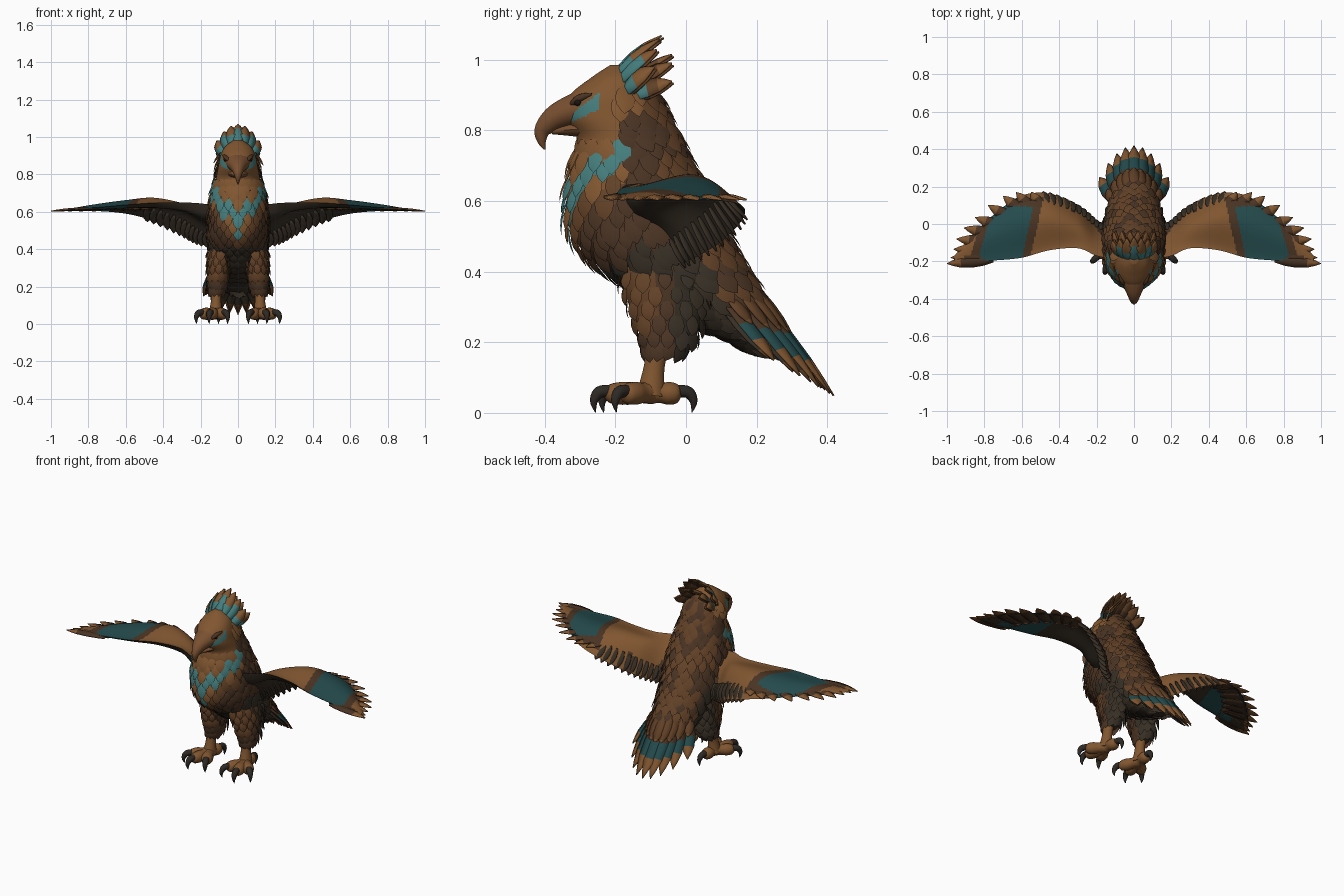
import bpy, bmesh, math, random
from mathutils import Vector as V

random.seed(4)
cube = bpy.data.objects.get("Cube")
if cube:
    bpy.data.objects.remove(cube)

COLOURS = {
    "tan": (0.22, 0.094, 0.03), "brown": (0.122, 0.053, 0.02),
    "dark_brown": (0.068, 0.034, 0.017), "shadow_brown": (0.038, 0.028, 0.018),
    "teal": (0.06, 0.205, 0.205), "deep_teal": (0.018, 0.07, 0.074),
    "claw_grey": (0.027, 0.022, 0.018), "beak_brown": (0.19, 0.08, 0.03),
    "eye_black": (0.01, 0.008, 0.007)}
MATS = []
for title, rgb in COLOURS.items():
    m = bpy.data.materials.new(title)
    m.use_nodes = True
    m.diffuse_color = (*rgb, 1)
    m.node_tree.nodes["Principled BSDF"].inputs["Base Color"].default_value = (*rgb, 1)
    MATS.append(m)
TAN, BROWN, DARK, SHADOW, TEAL, DEEP, CLAW, BEAK, EYE = range(9)


def spline(rows, t):
    """Smooth interpolation through table rows."""
    last = len(rows) - 1
    i = max(0, min(int(t), last - 1))
    f = t - i
    a, b, c, d = (rows[max(0, min(last, i + k))] for k in (-1, 0, 1, 2))
    return [0.5 * (2 * q + (r - p) * f + (2 * p - 5 * q + 4 * r - s) * f * f
                   + (3 * q - p - 3 * r + s) * f ** 3) for p, q, r, s in zip(a, b, c, d)]


def build(name, verts, faces, rule=None, ids=None, mirror=False, thick=0):
    mesh = bpy.data.meshes.new(name)
    mesh.from_pydata(verts, [], faces)
    for m in MATS:
        mesh.materials.append(m)
    if rule:
        bm = bmesh.new()
        bm.from_mesh(mesh)
        bmesh.ops.recalc_face_normals(bm, faces=bm.faces)
        for f in bm.faces:
            f.material_index = rule(f.calc_center_median(), f.normal)
        bm.to_mesh(mesh)
        bm.free()
    else:
        mesh.polygons.foreach_set("material_index", ids)
    for p in mesh.polygons:
        p.use_smooth = True
    mesh.set_sharp_from_angle(angle=math.radians(45))
    ob = bpy.data.objects.new(name, mesh)
    bpy.context.collection.objects.link(ob)
    if thick:
        ob.modifiers.new("thickness", "SOLIDIFY").thickness = thick
    if mirror:
        ob.modifiers.new("mirror", "MIRROR").use_mirror_merge = False


def skin(name, rings, rule, mirror=False):
    """Bridge equal rings into a closed skin."""
    n = len(rings[0])
    faces = [(i * n + j, i * n + (j + 1) % n, (i + 1) * n + (j + 1) % n, (i + 1) * n + j)
             for i in range(len(rings) - 1) for j in range(n)]
    total = n * len(rings)
    faces += [tuple(range(n)), tuple(range(total - n, total))]
    build(name, [p for r in rings for p in r], faces, rule, mirror=mirror)


def tube(name, rows, mat, side=V((1, 0, 0)), mirror=False, steps=5):
    """Rows are x, y, z, side radius, other radius."""
    rings, count = [], (len(rows) - 1) * steps
    for k in range(count + 1):
        t = k / steps
        x, y, z, ra, rb = spline(rows, t)
        step = V(spline(rows, min(t + 0.1, len(rows) - 1))[:3]) - V(spline(rows, max(t - 0.1, 0))[:3])
        up = side.cross(step).normalized()
        rings.append([V((x, y, z)) + side * math.cos(a) * ra + up * math.sin(a) * rb
                      for a in (math.tau * j / 14 for j in range(14))])
    skin(name, rings, lambda c, n: mat, mirror)


def leaf(acc, base, tip, normal, width, bands, bend=0.0):
    """Add one pointed feather; bands are the materials from root to tip."""
    verts, faces, ids = acc
    start, way = len(verts), tip - base
    side = way.cross(normal).normalized()
    up = side.cross(way).normalized()
    shape = ((0, .5), (.2, .85), (.45, 1), (.7, .85), (.87, .45), (1, .04))
    for s, w in shape:
        p = base + way * s + up * bend * math.sin(math.pi * s)
        verts += [p - side * w * width, p + up * w * width * 0.2, p + side * w * width]
    for i, mat in enumerate(bands):
        k = start + i * 3
        faces += [(k, k + 1, k + 4, k + 3), (k + 1, k + 2, k + 5, k + 4)]
        ids += [mat, mat]


def feathers(name, acc, **opts):
    build(name, acc[0], acc[1], ids=acc[2], **opts)


def surf(rows, t, a):
    """Point on a trunk whose rows are z, front y, back y, centre x, half width."""
    z, front, back, cx, hw = spline(rows, t)
    return V((cx + hw * math.sin(a), (front + back) / 2 - (back - front) / 2 * math.cos(a), z))


def trunk(name, rows, rule, steps, sides, mirror=False):
    rings = [[surf(rows, k / steps, math.tau * j / sides) for j in range(sides)]
             for k in range((len(rows) - 1) * steps + 1)]
    skin(name, rings, rule, mirror)


def shingle(name, rows, start, stop, step, count, length, width, rule, skip, mirror=False):
    """Cover a trunk with staggered overlapping feathers, ruffled at the back."""
    acc, t, odd = ([], [], []), start, 0
    while t < stop:
        for j in range(count):
            a = math.tau * (j + odd / 2) / count
            p = surf(rows, t, a)
            if skip(p):
                continue
            d = (surf(rows, t + 0.1, a) - surf(rows, t - 0.1, a)).normalized()
            n = d.cross(surf(rows, t, a + 0.05) - surf(rows, t, a - 0.05)).normalized()
            size = random.uniform(0.85, 1.2)
            c = rule(p + d * length * 0.6, n)
            lift = n * (0.022 if n.y > 0.2 else 0.012)
            leaf(acc, p + n * 0.001, p + d * length * size + lift, n, width * size, [c] * 5, 0.003)
        t += step
        odd = 1 - odd
    feathers(name, acc, mirror=mirror)


# Body and head
BODY = [(.985, -.215, -.17, 0, .02), (.95, -.268, -.12, 0, .068), (.90, -.328, -.09, 0, .094),
        (.84, -.342, -.06, 0, .106), (.78, -.31, -.03, 0, .118), (.72, -.318, 0, 0, .134),
        (.64, -.335, .045, 0, .15), (.56, -.338, .085, 0, .157), (.50, -.32, .115, 0, .157),
        (.44, -.275, .145, 0, .152), (.38, -.2, .18, 0, .143), (.32, -.12, .21, 0, .125),
        (.26, 0, .235, 0, .1), (.22, .1, .25, 0, .075), (.18, .17, .25, 0, .045)]


def plumage(p, n):
    ax, y, z = abs(p.x), p.y, p.z
    if z > 0.8 and y < -0.22:
        s = max(0, min(1, (y + 0.345) / 0.1))
        return TEAL if ax > 0.045 and y < -.243 and abs(z - 0.82 - 0.065 * s) < 0.01 + 0.012 * s else TAN
    if z > 0.83 and y < -0.13:
        return TAN
    if y < -0.17 and z > 0.42:
        band = z - 0.52 - 1.45 * ax
        if abs(band) < 0.042:
            return TEAL
        return TAN if band > -0.08 else BROWN if band > -0.15 else DARK
    if n.y > 0.35 and z > 0.2:
        return random.choice((BROWN, BROWN, DARK))
    return SHADOW if z < 0.46 else DARK


trunk("body", BODY, plumage, 10, 84)
shingle("body_feathers", BODY, 1.6, 13.3, 0.5, 20, 0.075, 0.025, plumage,
        lambda p: p.z > 0.78 and p.y < -0.2)

# Beak, eyes and brows
tube("upper_beak", [(0, -.26, .87, .082, .06), (0, -.315, .858, .064, .048), (0, -.37, .836, .04, .037),
                    (0, -.405, .803, .022, .025), (0, -.409, .772, .012, .014),
                    (0, -.4, .746, .002, .002)], BEAK)
tube("lower_beak", [(0, -.27, .805, .07, .028), (0, -.33, .802, .042, .018), (0, -.38, .797, .01, .008)], BEAK)
bpy.ops.mesh.primitive_uv_sphere_add(segments=16, ring_count=10, radius=0.011, location=surf(BODY, 2.35, 0.72))
eye = bpy.context.object
eye.name = "eyes"
eye.data.transform(eye.matrix_world)
eye.location = (0, 0, 0)
eye.data.materials.append(MATS[EYE])
eye.modifiers.new("mirror", "MIRROR").use_mirror_merge = False
brow = [(*surf(BODY, t, a), r, r) for t, a, r in ((2.5, .45, .007), (2.2, .7, .013), (1.95, 1.05, .004))]
tube("brows", brow, DARK, V((0, 0, 1)), True)

# Crest, with plain feathers backing the painted ones
crest = ([], [], [])
for i in range(7):
    a = i / 3 - 1
    base = V((.075 * a, -.21 + .03 * a * a, .955 - .05 * a * a))
    tip = V((.115 * a, -.07 - .02 * abs(a), 1.07 - .09 * a * a))
    face = V((a * .8, -.6, .6))
    leaf(crest, base, tip, face, .031, [TEAL, TEAL, TEAL if i % 2 else TAN, TAN, TAN], .012)
    leaf(crest, base - face * .012, tip - face * .01, face, .028, [DARK, DARK, BROWN, BROWN, BROWN], .012)
for i in range(6):
    a = i / 2.5 - 1
    base, tip = V((.075 * a, -.16, .935 - .04 * a * a)), V((.11 * a, -.04, 1.02 - .08 * a * a))
    face = V((a, -.5, .6))
    leaf(crest, base, tip, face, .028, [TEAL, TEAL, BROWN, TAN, TAN], .01)
    leaf(crest, base - face * .012, tip - face * .01, face, .026, [DARK, DARK, BROWN, BROWN, BROWN], .01)
feathers("crest", crest, thick=.006)

# Tail fan, the shorter feathers over its root and the dark lining
tail = ([], [], [])
for i in range(9):
    a = i / 4 - 1
    base = V((.09 * a, .18 - .07 * a * a, .36 - .03 * a * a))
    tip = V((.185 * a, .42 - .17 * a * a, .05 + .1 * a * a))
    face = V((.6 * a, .8, .6))
    leaf(tail, base, tip, face, .043, [DARK, DARK, DEEP, TAN, TAN], .006)
    leaf(tail, base + face * .014, base.lerp(tip, .48) + face * .012, face, .036, [BROWN] * 4 + [TAN], .004)
    leaf(tail, base - face * .014, base.lerp(tip, .93) - face * .009, face, .036, [SHADOW] * 4 + [BROWN])
feathers("tail", tail, thick=.005)

# Wing panels: x, leading y, trailing y, leading z, trailing z, arch, thickness
WING = [(.10, -.19, -.03, .63, .42, .03, .05), (.2, -.17, .015, .645, .435, .055, .05),
        (.3, -.13, .10, .65, .485, .08, .042), (.45, -.14, .162, .648, .552, .08, .034),
        (.6, -.18, .152, .637, .59, .052, .025), (.75, -.195, .05, .624, .604, .03, .018),
        (.88, -.2, -.075, .616, .604, .012, .012), (.96, -.205, -.17, .611, .606, .003, .006)]


def wing_point(t, v, under=False):
    x, lead, trail, zl, zt, arch, thick = spline(WING, t)
    z = zl + (zt - zl) * v + arch * math.sin(math.pi * v ** 1.35)
    return V((x, lead + (trail - lead) * v, z - under * thick * math.sin(math.pi * math.sqrt(v))))


def wing_colour(c, n):
    inner = c.x - .54 - (.09 - c.y) * .22
    outer = .755 + (.09 - c.y) * .28 - c.x
    edge = min(inner, outer, .095 - c.y)
    if edge > 0:
        return DEEP
    if n.z < -0.05:
        return SHADOW
    if edge > -0.045 or (c.x < .34 and n.y > .72):
        return DARK
    return TAN


skin("wings", [[wing_point(k / 18, j / 28) for j in range(29)]
               + [wing_point(k / 18, 1 - j / 16, True) for j in range(1, 16)]
               for k in range(127)], wing_colour, True)

# Wing feathers: long outer ones, then the short fringe near the body
quills = ([], [], [])
hand, up = V((.35, -.15, .64)), V((0, 0, 1))
for x, y in ((.55, .172), (.63, .17), (.70, .15), (.78, .10), (.85, .035), (.91, -.02),
             (.95, -.08), (.965, -.135), (.98, -.18), (1.0, -.212)):
    tip = V((x, y, .606))
    base = tip.lerp(hand, .38)
    base.z = .616
    leaf(quills, base, tip, up, .034, [DARK, DARK, DARK, TAN, TAN], .004)
for i in range(13):
    t = .4 + i * .23
    base, edge = wing_point(t, .8), wing_point(t, 1)
    tip = edge + (edge - base).normalized() * .016 + V((.012, 0, 0))
    leaf(quills, base - up * .008, tip, up, .03, [SHADOW] * 4 + [DARK])
feathers("wing_feathers", quills, mirror=True, thick=.005)

# Thighs and shins
LEG = [(.47, -.18, .05, .08, .058), (.38, -.18, .06, .092, .064), (.30, -.16, .05, .102, .057),
       (.22, -.13, .025, .11, .046), (.17, -.115, -.02, .114, .034)]


def leg_colour(p, n):
    if p.y > -.04:
        return SHADOW
    return BROWN if p.z > .24 and p.y < -.08 and p.x > .07 else DARK


trunk("thighs", LEG, leg_colour, 5, 28, True)
shingle("thigh_feathers", LEG, .8, 3.8, .5, 12, .055, .02, leg_colour, lambda p: False, True)
tube("shins", [(.115, -.075, .21, .03, .034), (.117, -.09, .13, .027, .03), (.12, -.1, .05, .038, .042)],
     TAN, mirror=True)

# Toes and claws
heel = V((.12, -.1, .058))
for label, x, y in (("inner", .075, -.195), ("middle", .145, -.215), ("outer", .19, -.168), ("back", .11, -.025)):
    end = V((x, y, .054))
    d = V((end.x - heel.x, end.y - heel.y, 0)).normalized()
    side = d.cross(up)
    tube(label + "_toes", [(*heel.lerp(end, f), r, r) for f, r in
                           ((0, .034), (.35, .029), (.7, .033), (1, .027), (1.14, .01))], TAN, side, True)
    tube(label + "_claws", [(*(end + d * f - up * h), r, r) for f, h, r in
                            ((0, -.008, .018), (.032, -.004, .017), (.047, .022, .011), (.042, .053, .001))],
         CLAW, side, True)
